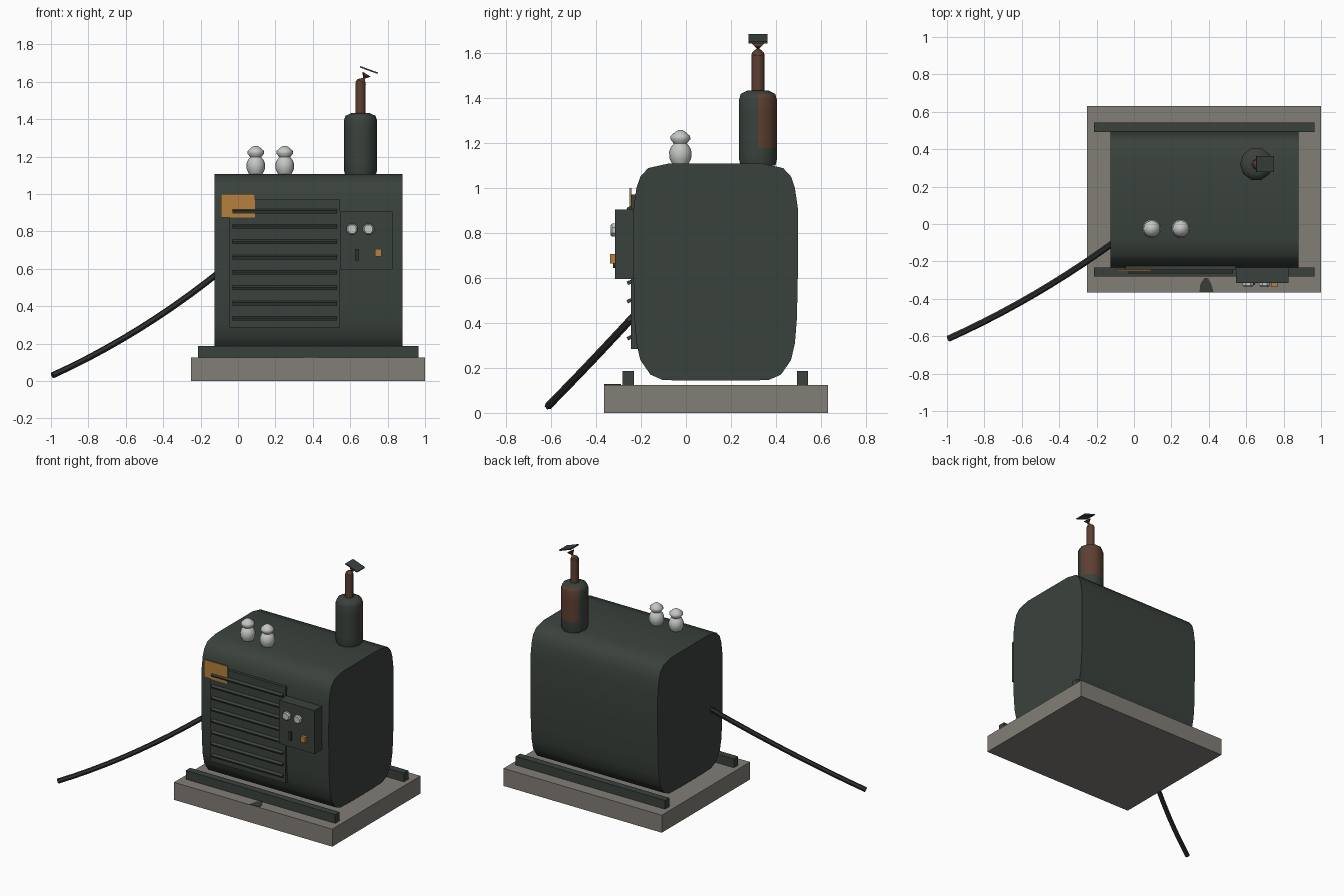
import bpy, bmesh, math
from mathutils import Vector, Matrix

if "Cube" in bpy.data.objects:
    bpy.data.objects.remove(bpy.data.objects["Cube"])


def material(name, r, g, b):
    m = bpy.data.materials.new(name)
    m.diffuse_color = (r, g, b, 1)
    m.use_nodes = True
    m.node_tree.nodes["Principled BSDF"].inputs["Base Color"].default_value = m.diffuse_color
    return m


GREEN = material("dark green paint", 0.042, 0.054, 0.045)
CONCRETE = material("concrete", 0.225, 0.21, 0.185)
RUST = material("rust", 0.11, 0.05, 0.032)
AMBER = material("amber", 0.46, 0.22, 0.045)
PORCELAIN = material("porcelain", 0.55, 0.57, 0.55)
CABLE = material("cable rubber", 0.028, 0.032, 0.029)
STAIN = material("oil stain", 0.04, 0.046, 0.04)


def finish(name, bm, mats, angle=None):
    """Turn a bmesh into a named object, optionally smooth below an angle."""
    bmesh.ops.recalc_face_normals(bm, faces=bm.faces)
    me = bpy.data.meshes.new(name)
    bm.to_mesh(me)
    bm.free()
    ob = bpy.data.objects.new(name, me)
    bpy.context.collection.objects.link(ob)
    for m in mats:
        me.materials.append(m)
    if angle:
        bpy.ops.object.select_all(action='DESELECT')
        ob.select_set(True)
        bpy.context.view_layer.objects.active = ob
        bpy.ops.object.shade_smooth_by_angle(angle=math.radians(angle))
    return ob


def box(name, x, y, z, mat, tilt=None):
    """Box from (min, max) ranges; tilt = (angle, axis) about its centre."""
    bm = bmesh.new()
    bmesh.ops.create_cube(bm, size=1)
    m = Matrix.Diagonal((x[1] - x[0], y[1] - y[0], z[1] - z[0], 1))
    if tilt:
        m = Matrix.Rotation(math.radians(tilt[0]), 4, tilt[1]) @ m
    c = Vector((sum(x) / 2, sum(y) / 2, sum(z) / 2))
    bmesh.ops.transform(bm, matrix=Matrix.Translation(c) @ m, verts=bm.verts)
    return finish(name, bm, [mat])


def lathe(name, profile, matrix, sides, mats, angle=None, rule=None):
    """Revolve (radius, height) pairs; rule(face) picks a material index."""
    bm = bmesh.new()
    rings = [[bm.verts.new((r * math.cos(2 * math.pi * i / sides),
                            r * math.sin(2 * math.pi * i / sides), h))
              for i in range(sides)] for r, h in profile]
    for a, b in zip(rings, rings[1:]):
        for i in range(sides):
            j = (i + 1) % sides
            bm.faces.new((a[i], a[j], b[j], b[i]))
    bm.faces.new(rings[0][::-1])
    bm.faces.new(rings[-1])
    bmesh.ops.transform(bm, matrix=matrix, verts=bm.verts)
    if rule:
        for f in bm.faces:
            f.material_index = rule(f)
    return finish(name, bm, mats, angle)


def prism(name, points, depth, mat, angle=None):
    """Extrude a closed loop of 3D points along a vector."""
    bm = bmesh.new()
    f = bm.faces.new([bm.verts.new(p) for p in points])
    res = bmesh.ops.extrude_face_region(bm, geom=[f], use_keep_orig=True)
    vs = [v for v in res["geom"] if isinstance(v, bmesh.types.BMVert)]
    bmesh.ops.translate(bm, vec=depth, verts=vs)
    return finish(name, bm, [mat], angle)


# Concrete pad, oil stain and skid rails
box("concrete_pad", (-0.25, 1.0), (-0.365, 0.63), (0, 0.125), CONCRETE)
prism("oil_stain", [(0.35, -0.364, 0.124), (0.425, -0.364, 0.124), (0.415, -0.325, 0.124),
                    (0.395, -0.288, 0.124), (0.375, -0.29, 0.124), (0.355, -0.32, 0.124)],
      (0, 0, 0.005), STAIN)
for side, y0 in (("front", -0.282), ("back", 0.493)):
    box(side + "_skid", (-0.215, 0.965), (y0, y0 + 0.05), (0.125, 0.187), GREEN)

# Housing: rounded side profile extruded along x
half = [(0.11, 0.143), (0.235, 0.146), (0.29, 0.17), (0.335, 0.235), (0.352, 0.31),
        (0.361, 0.42), (0.366, 0.66), (0.365, 0.91), (0.352, 1.0), (0.335, 1.05),
        (0.3, 1.088), (0.21, 1.108)]
loop = [(-0.125, 0.132 + y, z) for y, z in half]
loop += [(-0.125, 0.132 - y, z) for y, z in reversed(half)]
prism("housing", loop, (1.005, 0, 0), GREEN, 60)

# Louvre panel with slats
box("louvre_panel", (-0.045, 0.545), (-0.245, -0.19), (0.285, 0.97), GREEN)
for i in range(8):
    z = 0.335 + i * 0.082
    box(f"louvre_slat_{i + 1}", (-0.03, 0.53), (-0.262, -0.236), (z - 0.008, z + 0.008),
        GREEN, (25, 'X'))

# Warning plate
box("warning_plate", (-0.092, 0.092), (-0.251, -0.242), (0.875, 1.0), AMBER)

# Control box with gauges, switch and button
box("control_box", (0.545, 0.825), (-0.315, -0.22), (0.595, 0.905), GREEN)
for i, x in enumerate((0.61, 0.698)):
    m = Matrix.Translation((x, -0.31, 0.812)) @ Matrix.Rotation(math.pi / 2, 4, 'X') \
        @ Matrix.Rotation(math.pi / 8, 4, 'Z')
    lathe(f"gauge_{i + 1}", [(0.031, 0), (0.031, 0.018), (0.024, 0.026)], m, 8, [PORCELAIN])
box("switch", (0.625, 0.648), (-0.325, -0.31), (0.645, 0.705), CABLE)
box("button", (0.732, 0.766), (-0.338, -0.31), (0.665, 0.706), AMBER)

# Porcelain insulators
ins = [(0.035, 0), (0.048, 0.025), (0.05, 0.055), (0.042, 0.077), (0.029, 0.092),
       (0.045, 0.112), (0.043, 0.126), (0.025, 0.142), (0.01, 0.152)]
for i, x in enumerate((0.095, 0.25)):
    lathe(f"insulator_{i + 1}", ins, Matrix.Translation((x, -0.025, 1.105)), 16, [PORCELAIN], 50)

# Exhaust muffler, rusted on its back half
EX, EY = 0.655, 0.32


def muffler_rust(f):
    c = f.calc_center_median()
    back = c.y - EY + 0.3 * (c.x - EX) > 0.02
    return 1 if back and 1.17 < c.z < 1.41 else 0


lathe("muffler", [(0.082, 1.1), (0.088, 1.125), (0.088, 1.18), (0.088, 1.25), (0.088, 1.33),
                  (0.088, 1.395), (0.08, 1.418), (0.05, 1.432)],
      Matrix.Translation((EX, EY, 0)), 10, [GREEN, RUST], 50, muffler_rust)

# Exhaust pipe, pinched elbow and rain flap
lathe("exhaust_pipe", [(0.028, 1.42), (0.028, 1.595)], Matrix.Translation((EX, EY, 0)),
      8, [RUST], 50)
elbow = Matrix.Translation((EX, EY, 1.59)) @ Matrix.Rotation(math.radians(32), 4, 'Y')
lathe("exhaust_elbow", [(0.028, -0.005), (0.026, 0.012), (0.005, 0.034), (0.026, 0.06)],
      elbow, 8, [RUST])
box("rain_flap", (0.65, 0.75), (0.277, 0.363), (1.659, 1.667), GREEN, (20, 'Y'))

# Trailing power cable, lightly sagging
cu = bpy.data.curves.new("power_cable_path", 'CURVE')
cu.dimensions = '3D'
cu.bevel_depth = 0.017
cu.bevel_resolution = 1
cu.use_fill_caps = True
sp = cu.splines.new('POLY')
N = 10
sp.points.add(N)
a, b, c = Vector((-0.09, -0.085, 0.59)), Vector((-0.52, -0.40, 0.245)), Vector((-0.992, -0.613, 0.03))
for i in range(N + 1):
    t = i / N
    p = a * (1 - t) ** 2 + b * 2 * t * (1 - t) + c * t * t
    sp.points[i].co = (*p, 1)
tmp = bpy.data.objects.new("cable_tmp", cu)
bpy.context.collection.objects.link(tmp)
bm = bmesh.new()
bm.from_mesh(tmp.to_mesh())
tmp.to_mesh_clear()
bpy.data.objects.remove(tmp)
bmesh.ops.remove_doubles(bm, verts=bm.verts, dist=0.0005)
finish("power_cable", bm, [CABLE], 50)
